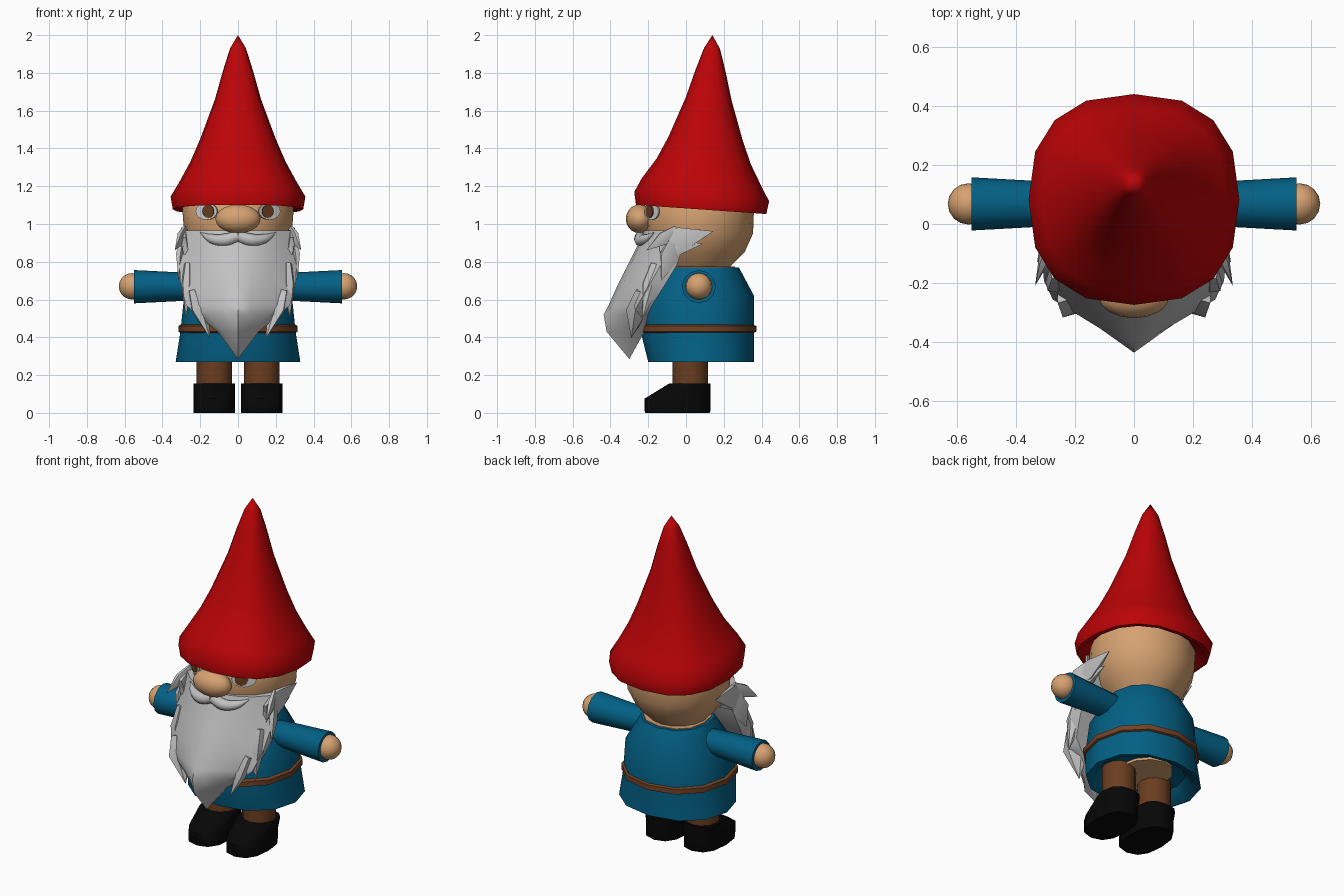
import bpy, bmesh, math
from mathutils import Matrix, Vector

if "Cube" in bpy.data.objects:
    bpy.data.objects.remove(bpy.data.objects["Cube"])


def material(name, color):
    m = bpy.data.materials.new(name)
    m.use_nodes = True
    m.diffuse_color = (*color, 1)
    m.node_tree.nodes["Principled BSDF"].inputs["Base Color"].default_value = (*color, 1)
    return m


RED = material("hat red", (0.5, 0.001, 0.002))
BLUE = material("tunic blue", (0.001, 0.117, 0.235))
SKIN = material("skin tan", (0.67, 0.36, 0.165))
GREY = material("beard grey", (0.54, 0.54, 0.54))
WHITE = material("eye white", (0.65, 0.65, 0.65))
BROWN = material("trouser brown", (0.145, 0.047, 0.014))
BELT = material("belt brown", (0.17, 0.055, 0.018))
BLACK = material("boot black", (0.002, 0.002, 0.002))


def finish(name, bm, mat, angle=40):
    bmesh.ops.remove_doubles(bm, verts=bm.verts, dist=0.0005)
    bmesh.ops.recalc_face_normals(bm, faces=bm.faces)
    mesh = bpy.data.meshes.new(name)
    bm.to_mesh(mesh)
    bm.free()
    mesh.materials.append(mat)
    ob = bpy.data.objects.new(name, mesh)
    bpy.context.collection.objects.link(ob)
    bpy.ops.object.select_all(action='DESELECT')
    ob.select_set(True)
    bpy.context.view_layer.objects.active = ob
    bpy.ops.object.shade_smooth_by_angle(angle=math.radians(angle))


def skin_rings(bm, rings):
    """Join rings of points into a closed skin."""
    rows = [[bm.verts.new(p) for p in ring] for ring in rings]
    n = len(rows[0])
    for a, b in zip(rows, rows[1:]):
        for i in range(n):
            j = (i + 1) % n
            bm.faces.new((a[i], a[j], b[j], b[i]))
    bm.faces.new(rows[0])
    bm.faces.new(rows[-1])


def loft(name, mat, sections, n=16, power=1.0, tilt=0.0, matrix=Matrix(), angle=40):
    """Sections are (z, centre y, x radius, y radius)."""
    def soft(v):
        return math.copysign(abs(v) ** power, v)
    rings = []
    for z, cy, rx, ry in sections:
        ring = []
        for i in range(n):
            t = math.tau * i / n
            y = ry * soft(math.sin(t))
            ring.append((rx * soft(math.cos(t)), cy + y, z + y * tilt))
        rings.append(ring)
    bm = bmesh.new()
    skin_rings(bm, rings)
    bmesh.ops.transform(bm, matrix=matrix, verts=bm.verts)
    finish(name, bm, mat, angle)


def ball(name, mat, centre, radii):
    bm = bmesh.new()
    bmesh.ops.create_uvsphere(bm, u_segments=16, v_segments=10, radius=1,
                              matrix=Matrix.Translation(centre) @ Matrix.Diagonal((*radii, 1)))
    finish(name, bm, mat)


def tuft(name, base, tip, depth, thick):
    """A flattened pointed lock of hair."""
    axis = Vector(tip) - Vector(base)
    m = Matrix.Translation(base) @ axis.to_track_quat('Z', 'Y').to_matrix().to_4x4()
    length = axis.length
    loft(name, GREY, [(-0.04, 0, thick * 0.6, depth * 0.6), (length * 0.3, 0, thick, depth),
                      (length, 0, 0, 0)], n=6, matrix=m, angle=35)


# Hat with a tilted, rolled brim
loft("hat", RED, [(1.11, 0.08, 0.29, 0.29), (1.08, 0.08, 0.315, 0.315), (1.077, 0.08, 0.345, 0.345),
                  (1.145, 0.083, 0.357, 0.357), (1.22, 0.083, 0.312, 0.317),
                  (1.33, 0.095, 0.252, 0.25), (1.45, 0.105, 0.2, 0.197),
                  (1.66, 0.12, 0.122, 0.122), (1.81, 0.13, 0.08, 0.08),
                  (1.93, 0.138, 0.042, 0.042), (2.0, 0.14, 0, 0)],
     power=0.82, tilt=-0.07, angle=80)

# Head, neck and nose
loft("head", SKIN, [(0.76, 0.06, 0.15, 0.16), (0.85, 0.07, 0.235, 0.24), (0.95, 0.07, 0.285, 0.285),
                    (1.08, 0.07, 0.295, 0.29), (1.2, 0.08, 0.25, 0.25)])
loft("neck", SKIN, [(0.74, 0.08, 0.18, 0.18), (0.774, 0.08, 0.18, 0.18)], n=12, power=0.85)
ball("nose", SKIN, (0, -0.245, 1.027), (0.12, 0.074, 0.076))

# Tunic, hips and belt
loft("tunic", BLUE, [(0.33, 0.08, 0.24, 0.2), (0.285, 0.08, 0.28, 0.235), (0.27, 0.08, 0.33, 0.28),
                     (0.43, 0.06, 0.305, 0.3), (0.62, 0.07, 0.285, 0.29), (0.77, 0.08, 0.2, 0.2)],
     n=12, power=0.93)
loft("hips", SKIN, [(0.315, 0.08, 0.15, 0.18), (0.36, 0.08, 0.15, 0.18)], n=12)
loft("belt", BELT, [(0.42, 0.06, 0.297, 0.29), (0.43, 0.06, 0.316, 0.312),
                    (0.46, 0.06, 0.316, 0.312), (0.47, 0.06, 0.297, 0.29)], n=12, power=0.93)

# Beard: rounded under the face, then a keel that hangs to a point
rings = []
for z, width, front, back, curve in [(0.965, 0.29, -0.225, 0.0, 2.4), (0.9, 0.3, -0.25, -0.01, 2.2),
                                     (0.78, 0.31, -0.31, -0.05, 1.8), (0.68, 0.305, -0.36, -0.11, 1.4),
                                     (0.57, 0.275, -0.41, -0.18, 1.1), (0.52, 0.22, -0.436, -0.2, 1),
                                     (0.43, 0.11, -0.42, -0.22, 1), (0.285, 0, -0.3, -0.3, 1)]:
    ring = [(-0.95 * width, back, z)]
    for i in range(-4, 5):
        u = i / 4
        ring.append((u * width, back + (front - back) * (1 - 0.67 * abs(u) ** curve), z))
    ring.append((0.95 * width, back, z))
    rings.append(ring)
bm = bmesh.new()
skin_rings(bm, rings)
finish("beard", bm, GREY, 50)

for side, s in (("left", 1), ("right", -1)):
    # Eyes as thin plates on the face
    for part, mat, out, aim, rx, rz in (("eye", WHITE, 0.296, 0.55, 0.068, 0.045),
                                        ("iris", BROWN, 0.302, 0.495, 0.036, 0.034)):
        facing = Vector((s * aim, -0.83, 0)).normalized()
        turn = facing.to_track_quat('Z', 'Y').to_matrix().to_4x4()
        spot = Vector((0, 0.07, 1.067)) + facing * out
        loft(f"{side}_{part}", mat, [(0, 0, rx, rz), (0.008, 0, rx, rz)],
             matrix=Matrix.Translation(spot) @ turn)

    # Locks along the edge of the beard
    tuft(f"{side}_sideburn", (s * 0.285, -0.1, 0.9), (s * 0.295, 0.145, 0.962), 0.075, 0.025)
    tuft(f"{side}_jaw_lock", (s * 0.28, -0.1, 0.87), (s * 0.285, 0.09, 0.895), 0.05, 0.025)
    tuft(f"{side}_upper_lock", (s * 0.29, -0.08, 0.95), (s * 0.335, -0.21, 0.86), 0.04, 0.02)
    tuft(f"{side}_cheek_lock", (s * 0.29, -0.07, 0.88), (s * 0.315, -0.13, 0.7), 0.06, 0.025)
    tuft(f"{side}_side_lock", (s * 0.265, -0.17, 0.75), (s * 0.275, -0.23, 0.5), 0.05, 0.035)
    tuft(f"{side}_lower_lock", (s * 0.22, -0.24, 0.61), (s * 0.148, -0.29, 0.395), 0.035, 0.075)

    # Moustache
    curve = bpy.data.curves.new(f"{side}_moustache", 'CURVE')
    curve.dimensions = '3D'
    curve.bevel_depth = 0.034
    curve.bevel_resolution = 2
    curve.use_fill_caps = True
    curve.resolution_u = 4
    curve.materials.append(GREY)
    path = [(0, -0.24, 0.937, 0.9), (0.07, -0.24, 0.915, 1), (0.14, -0.215, 0.922, 0.75), (0.2, -0.17, 0.955, 0.05)]
    spline = curve.splines.new('BEZIER')
    spline.bezier_points.add(len(path) - 1)
    for point, (x, y, z, r) in zip(spline.bezier_points, path):
        point.co = (s * x, y, z)
        point.radius = r
        point.handle_left_type = point.handle_right_type = 'AUTO'
    bpy.context.collection.objects.link(bpy.data.objects.new(f"{side}_moustache", curve))

    # Sleeve and hand
    outward = Matrix.Translation((0, 0.068, 0.668)) @ Matrix.Rotation(s * math.pi / 2, 4, 'Y')
    loft(f"{side}_sleeve", BLUE, [(0.15, 0, 0.068, 0.068), (0.55, 0, 0.088, 0.09)], n=12, matrix=outward)
    ball(f"{side}_hand", SKIN, (s * 0.56, 0.068, 0.67), (0.071, 0.07, 0.07))

    # Leg and boot
    hip = Matrix.Translation((s * 0.126, 0, 0))
    loft(f"{side}_leg", BROWN, [(0.1, 0.022, 0.094, 0.094), (0.36, 0.022, 0.094, 0.094)], n=12, matrix=hip)
    loft(f"{side}_boot", BLACK, [(0, -0.045, 0.11, 0.17), (0.01, -0.045, 0.11, 0.175),
                                 (0.075, -0.045, 0.11, 0.175), (0.155, 0.02, 0.11, 0.11)],
         n=12, power=0.8, matrix=hip, angle=50)
